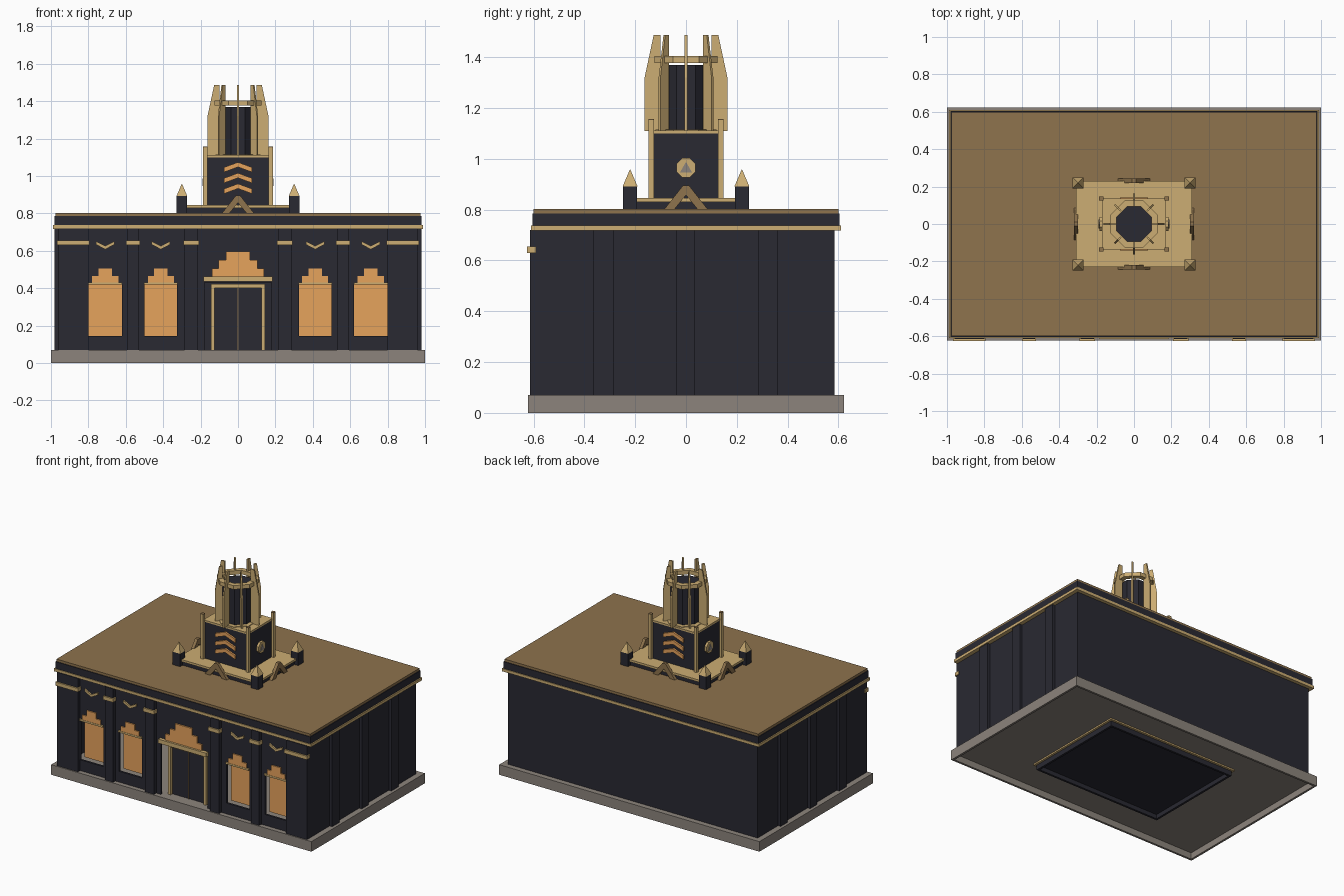
import bpy, bmesh, math
from mathutils import Matrix, Vector

if "Cube" in bpy.data.objects:
    bpy.data.objects.remove(bpy.data.objects["Cube"])


def material(name, r, g, b):
    m = bpy.data.materials.new(name)
    lin = [((c / 255 + 0.055) / 1.055) ** 2.4 for c in (r, g, b)]
    m.diffuse_color = (*lin, 1)
    m.use_nodes = True
    m.node_tree.nodes["Principled BSDF"].inputs["Base Color"].default_value = m.diffuse_color
    return m


NAVY = material("dark navy", 41, 41, 50)
GOLD = material("pale gold", 204, 173, 115)
BRONZE = material("bronze", 142, 115, 77)
ORANGE = material("warm orange", 230, 163, 92)
STONE = material("grey stone", 140, 132, 124)


def finish(name, bm, mat):
    bmesh.ops.recalc_face_normals(bm, faces=bm.faces)
    me = bpy.data.meshes.new(name)
    bm.to_mesh(me)
    bm.free()
    me.materials.append(mat)
    ob = bpy.data.objects.new(name, me)
    bpy.context.collection.objects.link(ob)
    return ob


def box(name, mat, x0, x1, y0, y1, z0, z1):
    bm = bmesh.new()
    bmesh.ops.create_cube(bm, size=1)
    for v in bm.verts:
        v.co = Vector(((x0 + x1) / 2 + v.co.x * (x1 - x0),
                       (y0 + y1) / 2 + v.co.y * (y1 - y0),
                       (z0 + z1) / 2 + v.co.z * (z1 - z0)))
    return finish(name, bm, mat)


def slab(name, mat, hx, hy, z0, z1):
    return box(name, mat, -hx, hx, -hy, hy, z0, z1)


def rim(name, mat, hx, hy, t, z0, z1):
    """Rectangular ring of four walls of thickness t."""
    for s in (-1, 1):
        box(name, mat, *sorted((s * (hx - t), s * hx)), -hy, hy, z0, z1)
        box(name, mat, -hx + t, hx - t, *sorted((s * (hy - t), s * hy)), z0, z1)


def plate(name, mat, pts, dist, thick, angle=0, cx=0.0):
    """Extrude an x-z outline standing at y=-dist, then turn it about z."""
    bm = bmesh.new()
    f = bm.faces.new([bm.verts.new((x + cx, -dist, z)) for x, z in pts])
    ext = bmesh.ops.extrude_face_region(bm, geom=[f])
    for v in ext["geom"]:
        if isinstance(v, bmesh.types.BMVert):
            v.co.y += thick
    bm.transform(Matrix.Rotation(angle, 4, "Z"))
    return finish(name, bm, mat)


def cone(name, mat, r1, r2, z0, z1, n, x=0, y=0):
    bm = bmesh.new()
    bmesh.ops.create_cone(bm, cap_ends=True, segments=n, radius1=r1, radius2=r2, depth=z1 - z0)
    bm.transform(Matrix.Translation((x, y, (z0 + z1) / 2)) @ Matrix.Rotation(math.pi / n, 4, "Z"))
    return finish(name, bm, mat)


def chevron(w, z, rise, t):
    """Bent strip: arms at z, middle at z + rise, height t."""
    return [(-w, z), (0, z + rise), (w, z), (w, z + t), (0, z + rise + t), (-w, z + t)]


# Stone base with a recessed underside
slab("base", STONE, 1.0, 0.622, 0.045, 0.07)
rim("base_rim", STONE, 1.0, 0.622, 0.015, 0, 0.045)
rim("underside_tray_wall", NAVY, 0.5, 0.37, 0.015, 0.0, 0.035)
slab("underside_tray", NAVY, 0.5, 0.37, 0.03, 0.035)
slab("underside_trim", GOLD, 0.515, 0.385, 0.035, 0.047)

# Hollow walls
box("back_wall", NAVY, -0.96, 0.96, 0.56, 0.585, 0.07, 0.72)
for s in (-1, 1):
    box("side_wall", NAVY, *sorted((s * 0.935, s * 0.96)), -0.59, 0.585, 0.07, 0.72)
    for y0, y1 in ((-0.365, -0.285), (-0.04, 0.035), (0.285, 0.36)):
        box("side_pilaster", NAVY, *sorted((s * 0.955, s * 0.98)), y0, y1, 0.07, 0.72)

# Front wall strips around the openings
F, B = -0.59, -0.575
box("front_wall_top", NAVY, -0.96, 0.96, F, B, 0.43, 0.72)
for s in (-1, 1):
    for a, b in ((0.18, 0.325), (0.5, 0.62), (0.8, 0.96)):
        box("front_wall_pier", NAVY, *sorted((s * a, s * b)), F, B, 0.07, 0.43)
    for a, b in ((0.325, 0.5), (0.62, 0.8)):
        box("front_wall_sill", NAVY, *sorted((s * a, s * b)), F, B, 0.07, 0.145)
    # Pilasters with capitals
    for a, b in ((0.215, 0.285), (0.53, 0.593), (0.8, 0.96)):
        box("front_pilaster", NAVY, *sorted((s * a, s * b)), -0.615, F, 0.07, 0.72)
        box("pilaster_capital", GOLD, *sorted((s * (a - 0.007), s * (b + 0.007))),
            -0.625, F, 0.63, 0.655)
    # Windows: set-back pane, head line, stepped crown, ornament above
    for c in (0.4125, 0.71):
        x = s * c
        box("window_pane", ORANGE, x - 0.09, x + 0.09, -0.54, -0.53, 0.145, 0.43)
        box("window_head", GOLD, x - 0.09, x + 0.09, -0.6, F, 0.42, 0.432)
        for w, z0, z1 in ((0.07, 0.432, 0.465), (0.036, 0.465, 0.505)):
            box("window_crown", ORANGE, x - w, x + w, -0.598, F, z0, z1)
        plate("window_ornament", GOLD, chevron(0.05, 0.634, -0.026, 0.018), 0.6, 0.01, cx=x)

# Door, frame, lintel and stepped crown
box("door", NAVY, -0.13, 0.13, -0.54, -0.53, 0.07, 0.41)
box("door_seam", BRONZE, -0.003, 0.003, -0.546, -0.54, 0.07, 0.405)
box("door_frame_top", GOLD, -0.145, 0.145, -0.56, -0.53, 0.402, 0.422)
for s in (-1, 1):
    box("door_frame_side", GOLD, *sorted((s * 0.126, s * 0.145)), -0.56, -0.53, 0.07, 0.402)
box("door_lintel", GOLD, -0.185, 0.185, -0.614, F, 0.435, 0.463)
for w, z0, z1 in ((0.14, 0.463, 0.505), (0.105, 0.505, 0.55), (0.065, 0.55, 0.597)):
    box("door_crown", ORANGE, -w, w, -0.6, F, z0, z1)

# Cornice and roof
slab("cornice_trim", GOLD, 0.988, 0.61, 0.718, 0.737)
slab("cornice_band", NAVY, 0.98, 0.605, 0.737, 0.785)
slab("roof", BRONZE, 0.975, 0.6, 0.785, 0.802)

# Tower pedestal with corner posts
slab("pedestal", NAVY, 0.3, 0.22, 0.8, 0.83)
slab("pedestal_top", GOLD, 0.31, 0.23, 0.83, 0.845)
for sx in (-1, 1):
    for sy in (-1, 1):
        x, y = sx * 0.3, sy * 0.22
        box("corner_post", NAVY, x - 0.028, x + 0.028, y - 0.028, y + 0.028, 0.8, 0.892)
        cone("post_spire", GOLD, 0.041, 0, 0.892, 0.96, 4, x, y)
        # Upright bars on the tower corners
        x, y = sx * 0.175, sy * 0.137
        box("tower_corner_bar", GOLD, x - 0.011, x + 0.011, y - 0.011, y + 0.011, 0.845, 1.152)
        box("corner_bar_cap", BRONZE, x - 0.011, x + 0.011, y - 0.011, y + 0.011, 1.152, 1.157)

# Tower body
slab("tower_body", NAVY, 0.17, 0.13, 0.845, 1.1)
slab("tower_lid", GOLD, 0.172, 0.135, 1.1, 1.112)
gable = [(-0.085, 0.802), (-0.012, 0.895), (0.012, 0.895), (0.085, 0.802),
         (0.045, 0.802), (0, 0.857), (-0.045, 0.802)]
for k in range(4):
    a = k * math.pi / 2
    plate("pedestal_gable", BRONZE, gable, 0.242 if k % 2 == 0 else 0.322, 0.022, a)
    if k % 2 == 0:
        for z in (0.905, 0.962, 1.02):
            plate("tower_chevron", ORANGE, chevron(0.076, z, 0.028, 0.026), 0.142, 0.014, a)
    else:
        disc = [(0.041 * math.cos(math.pi / 8 + i * math.pi / 4),
                 0.965 + 0.041 * math.sin(math.pi / 8 + i * math.pi / 4)) for i in range(8)]
        plate("tower_medallion", GOLD, disc, 0.185, 0.02, a)
        plate("medallion_triangle", STONE, [(-0.024, 0.946), (0.024, 0.946), (0, 0.988)],
              0.189, 0.006, a)

# Octagonal lantern, collar and eight radial fins
cone("lantern", NAVY, 0.1, 0.1, 1.11, 1.37, 8)
cone("lantern_foot", GOLD, 0.13, 0.13, 1.11, 1.116, 8)
bm = bmesh.new()
rings = []
for r, z in ((0.1, 1.378), (0.135, 1.378), (0.135, 1.405), (0.1, 1.405)):
    rings.append([bm.verts.new((r * math.cos(t), r * math.sin(t), z))
                  for t in [math.pi / 8 + i * math.pi / 4 for i in range(8)]])
for j in range(4):
    p, q = rings[j], rings[(j + 1) % 4]
    for i in range(8):
        bm.faces.new((p[i], p[(i + 1) % 8], q[(i + 1) % 8], q[i]))
finish("lantern_collar", bm, GOLD)
fin = [(0.1, 1.11), (0.163, 1.11), (0.163, 1.32), (0.127, 1.488), (0.1, 1.488)]
for k in range(8):
    plate("lantern_fin", GOLD, [(x if k % 2 == 0 else 0.1 + (x - 0.1) * 0.75, z) for x, z in fin],
          0.005, 0.01, k * math.pi / 4)
